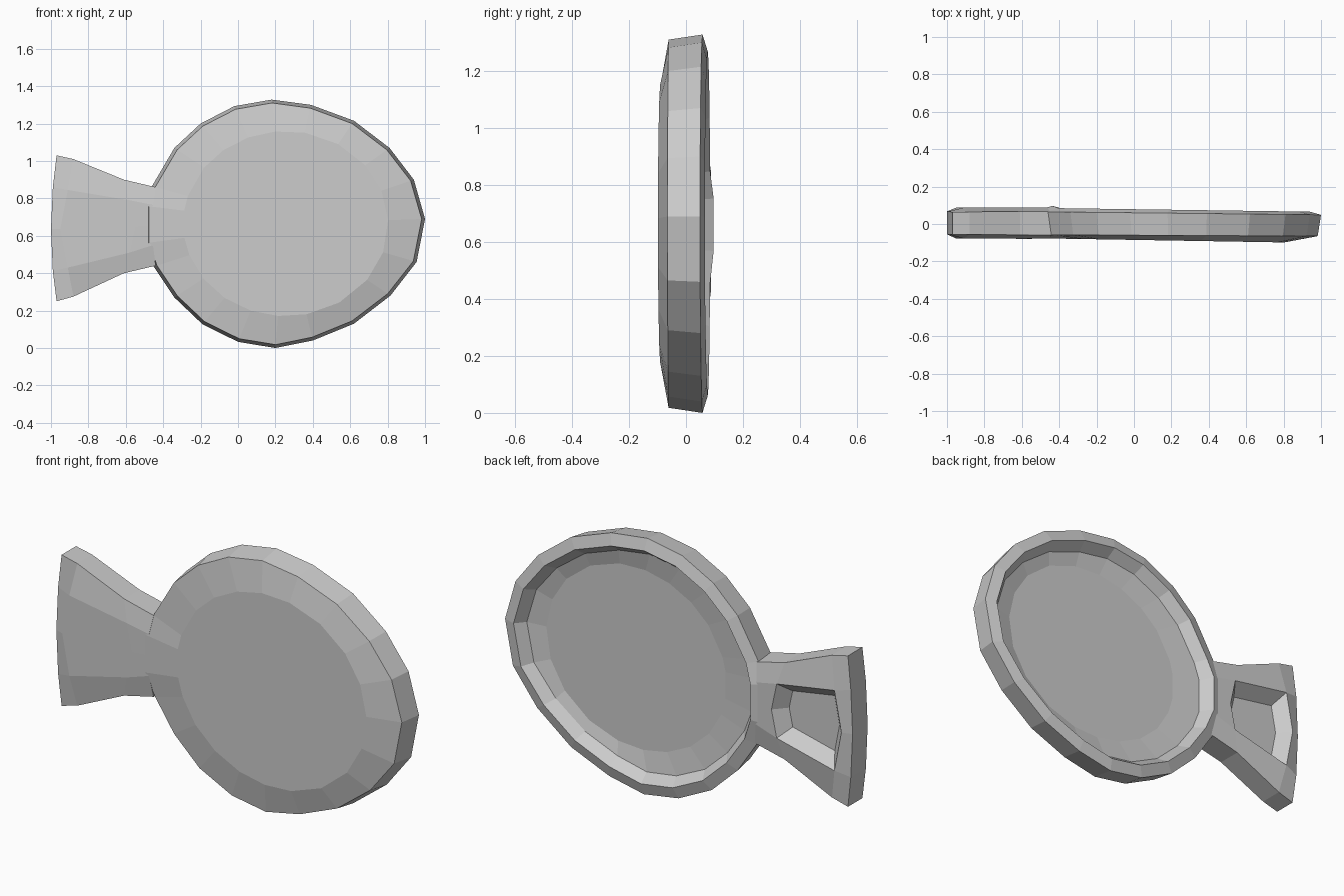
import bpy, bmesh, math
from mathutils import Vector

if "Cube" in bpy.data.objects:
    bpy.data.objects.remove(bpy.data.objects["Cube"])

CX, CZ = 0.255, 0.665          # centre of the oval body


def finish(bm, name):
    bmesh.ops.recalc_face_normals(bm, faces=bm.faces)
    me = bpy.data.meshes.new(name)
    bm.to_mesh(me)
    bm.free()
    ob = bpy.data.objects.new(name, me)
    bpy.context.collection.objects.link(ob)
    return ob


# Oval dish: outline rings bridged from the front panel round to the inner floor
outline = [(-.46, .865), (-.34, 1.07), (-.2, 1.2), (-.02, 1.293), (.18, 1.328),
           (.39, 1.3), (.62, 1.215), (.81, 1.07), (.94, .9), (1.0, .69),
           (.955, .46), (.815, .28), (.62, .13), (.4, .04), (.2, 0),
           (0, .033), (-.19, .127), (-.34, .27), (-.45, .435),
           (-.495, .56), (-.495, .76)]
NECK = (19, 20)


def inset(p, d):
    v = Vector((CX - p[0], CZ - p[1])).normalized() * d
    return p[0] + v.x, p[1] + v.y


def oval(p, rx, rz, cx=CX):
    a = math.atan2((p[1] - CZ) / .665, (p[0] - CX) / .74)
    return cx + rx * math.cos(a), CZ + rz * math.sin(a)


bm = bmesh.new()


def ring(place, y0, slope, neck_y=None):
    verts = []
    for i, p in enumerate(outline):
        x, z = place(p)
        y = neck_y if neck_y is not None and i in NECK else y0 + slope * x
        verts.append(bm.verts.new((x, y, z)))
    return verts


rings = [
    ring(lambda p: oval(p, .548, .495), -.085, -.017),         # front panel
    ring(lambda p: inset(p, .018), -.06, -.005, -.077),        # front edge
    ring(lambda p: p, .060, -.011, .080),                      # back edge
    ring(lambda p: inset(p, .06), .079, -.014, .097),          # rim ridge
    ring(lambda p: inset(p, .10), .025, -.012),                # wall foot
    ring(lambda p: oval(p, .522, .468, .28), .010, -.018),     # inner floor
]
n = len(outline)
for a, b in zip(rings, rings[1:]):
    for i in range(n):
        j = (i + 1) % n
        bm.faces.new((a[i], a[j], b[j], b[i]))
bm.faces.new(rings[0])
bm.faces.new(rings[-1])
finish(bm, "oval_dish")

# Flared tail: 5 points per station, front and back, with a pocket behind
# x (edge, middle, centre), four z values, front y and back y (edge, middle)
stations = [
    ((-.44, -.455, -.455), (.86, .765, .55, .44), (-.060, -.076), (.068, .087)),
    ((-.61, -.58, -.55), (.90, .79, .51, .40), (-.058, -.079), (.067, .088)),
    ((-.88, -.91, -.95), (1.01, .845, .43, .275), (-.056, -.078), (.065, .088)),
    ((-.97, -.99, -1.0), (1.03, .86, .41, .25), (-.055, -.055), (.063, .068)),
]
COL = (0, 1, 2, 1, 0)
bm = bmesh.new()
sides = []
for k in (2, 3):
    grid = []
    for xs, z, *ys in stations:
        zs = (z[0], z[1], (z[1] + z[2]) / 2, z[2], z[3])
        y = ys[k - 2]
        grid.append([bm.verts.new((xs[c], y[min(c, 1)], zs[r]))
                     for r, c in enumerate(COL)])
    sides.append(grid)
front, back = sides
pocket = []
for g in sides:
    for i in range(3):
        for r in range(4):
            f = bm.faces.new((g[i][r], g[i + 1][r], g[i + 1][r + 1], g[i][r + 1]))
            if g is back and i == 1 and r in (1, 2):
                pocket.append(f)
for i in range(3):
    for r in (0, 4):
        bm.faces.new((front[i][r], front[i + 1][r], back[i + 1][r], back[i][r]))
for i in (0, 3):
    for r in range(4):
        bm.faces.new((front[i][r], front[i][r + 1], back[i][r + 1], back[i][r]))
bmesh.ops.recalc_face_normals(bm, faces=bm.faces)
bmesh.ops.inset_region(bm, faces=pocket, thickness=.055, depth=-.065,
                       use_even_offset=True)
finish(bm, "tail")
